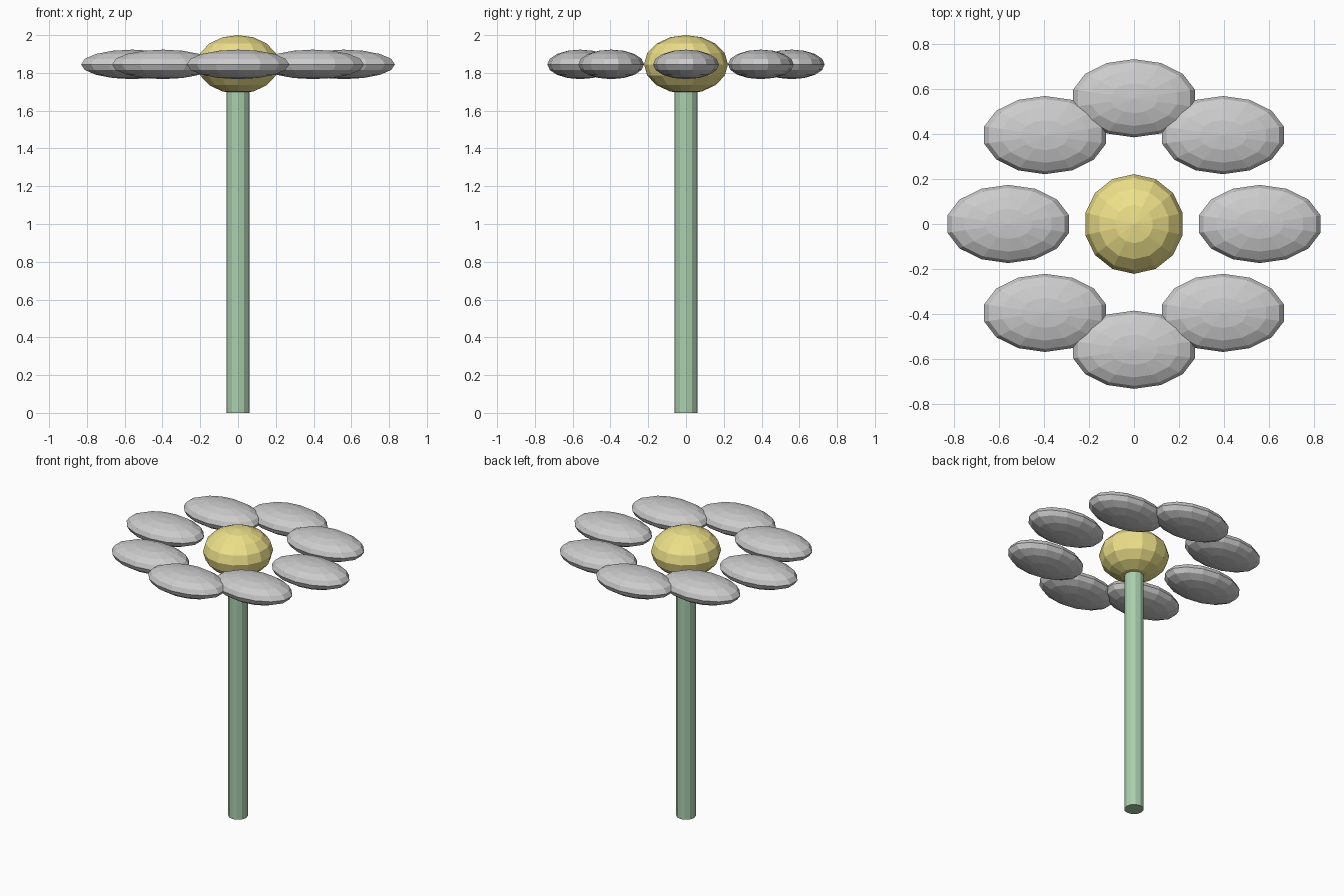
import bpy
from math import sin, cos, pi

if "Cube" in bpy.data.objects:
    bpy.data.objects.remove(bpy.data.objects["Cube"])

HEAD_Z = 1.845
PETAL_RING = 0.56


def material(name, color):
    m = bpy.data.materials.new(name)
    m.diffuse_color = color
    m.use_nodes = True
    m.node_tree.nodes["Principled BSDF"].inputs["Base Color"].default_value = m.diffuse_color
    return m


def ellipsoid(name, loc, radii):
    # low-poly squashed sphere, 14 sides by 8 rings
    bpy.ops.mesh.primitive_uv_sphere_add(segments=14, ring_count=8, radius=1, location=loc)
    ob = bpy.context.object
    ob.name = name
    ob.scale = radii
    return ob


# stem, running up into the flower head
bpy.ops.mesh.primitive_cylinder_add(vertices=12, radius=0.062, depth=HEAD_Z,
                                    location=(0, 0, HEAD_Z / 2))
stem = bpy.context.object
stem.name = "stem"
stem.data.materials.append(material("green", (0.40, 0.62, 0.42, 1)))

# flower centre
centre = ellipsoid("flower_centre", (0, 0, HEAD_Z), (0.222, 0.222, 0.155))
centre.data.materials.append(material("yellow", (0.85, 0.75, 0.25, 1)))

# eight petals, all long in x, spaced around the centre
for i in range(8):
    a = i * pi / 4
    ellipsoid(f"petal_{i + 1}", (PETAL_RING * cos(a), PETAL_RING * sin(a), HEAD_Z),
              (0.278, 0.174, 0.078))
